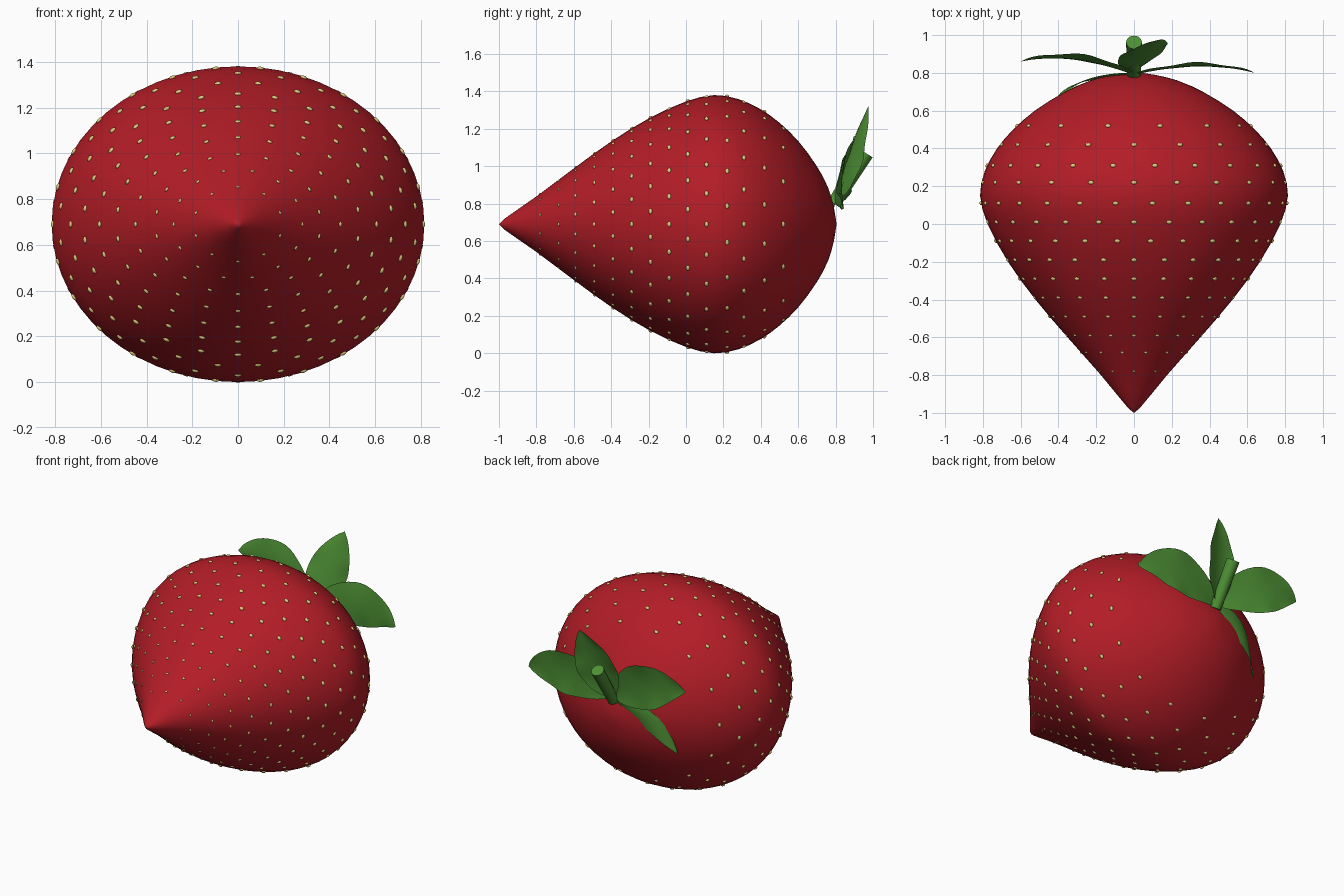
import bpy, bmesh, math
from mathutils import Vector, Matrix

if "Cube" in bpy.data.objects:
    bpy.data.objects.remove(bpy.data.objects["Cube"])

CZ = 0.69          # height of the fruit axis
RATIO = 0.847      # height / width of the fruit section
PROFILE = [(-1.0, 0), (-0.97, 0.035), (-0.8, 0.175), (-0.6, 0.352), (-0.4, 0.522), (-0.2, 0.667),
           (0, 0.775), (0.15, 0.815), (0.28, 0.79), (0.4, 0.725), (0.5, 0.64), (0.6, 0.525),
           (0.7, 0.365), (0.76, 0.23), (0.79, 0.11), (0.805, 0)]


def material(name, rgb):
    m = bpy.data.materials.new(name)
    m.diffuse_color = (*rgb, 1)
    m.use_nodes = True
    m.node_tree.nodes["Principled BSDF"].inputs["Base Color"].default_value = m.diffuse_color
    return m


def make(name, bm, mat):
    bmesh.ops.recalc_face_normals(bm, faces=bm.faces)
    me = bpy.data.meshes.new(name)
    bm.to_mesh(me)
    bm.free()
    me.materials.append(mat)
    ob = bpy.data.objects.new(name, me)
    bpy.context.collection.objects.link(ob)
    for p in me.polygons:
        p.use_smooth = True
    return ob


def radius(y):
    # smooth (Hermite) interpolation of the profile
    n = len(PROFILE)
    i = max(k for k in range(n - 1) if PROFILE[k][0] <= y + 1e-9)

    def slope(k):
        a, b = PROFILE[max(k - 1, 0)], PROFILE[min(k + 1, n - 1)]
        return (b[1] - a[1]) / (b[0] - a[0])
    (y0, r0), (y1, r1) = PROFILE[i], PROFILE[i + 1]
    h = y1 - y0
    t = (y - y0) / h
    return max(0, (2*t**3 - 3*t*t + 1)*r0 + (t**3 - 2*t*t + t)*h*slope(i)
               + (3*t*t - 2*t**3)*r1 + (t**3 - t*t)*h*slope(i + 1))


def surface(y, a):
    r = radius(y)
    return Vector((r * math.cos(a), y, CZ + RATIO * r * math.sin(a)))


red = material("red", (0.45, 0.012, 0.02))
green = material("green", (0.075, 0.28, 0.035))
gold = material("gold", (0.75, 0.58, 0.2))

# Fruit body: lathe about the y axis
bm = bmesh.new()
SEG = 56
ys = []
for (y0, _), (y1, _) in zip(PROFILE, PROFILE[1:]):
    ys += [y0, (y0 + y1) / 2]
rings = [[bm.verts.new(surface(y, 2*math.pi*k/SEG)) for k in range(SEG)] for y in ys[1:]]
for a, b in zip(rings, rings[1:]):
    for k in range(SEG):
        bm.faces.new((a[k], a[(k+1) % SEG], b[(k+1) % SEG], b[k]))
for ring, y in ((rings[0], -1.0), (rings[-1], 0.805)):
    pole = bm.verts.new((0, y, CZ))
    for k in range(SEG):
        bm.faces.new((ring[k], ring[(k+1) % SEG], pole))
make("fruit", bm, red)

# Seeds: small flattened ellipsoids in staggered rings
bm = bmesh.new()
COUNTS = [(0.52, 14), (0.42, 18), (0.31, 22), (0.22, 22), (0.11, 26), (0.01, 26), (-0.09, 26), (-0.19, 26),
          (-0.29, 24), (-0.39, 22), (-0.49, 20), (-0.59, 18), (-0.68, 14), (-0.78, 10)]
for i, (y, count) in enumerate(COUNTS):
    s = 1.0 if y > -0.2 else 1.0 - 0.75 * (-0.2 - y)
    for k in range(count):
        a = 2*math.pi*(k + 0.5*(i % 2))/count
        p = surface(y, a)
        around = (surface(y, a + 0.01) - surface(y, a - 0.01)).normalized()
        along = (surface(y + 0.01, a) - surface(y - 0.01, a)).normalized()
        out = around.cross(along).normalized()
        if out.dot(p - Vector((0, y, CZ))) < 0:
            out = -out
        along = out.cross(around)
        rot = Matrix((around, along, out)).transposed().to_4x4()
        m = Matrix.Translation(p) @ rot @ Matrix.Diagonal((0.016*s, 0.011*s, 0.008*s, 1))
        bmesh.ops.create_uvsphere(bm, u_segments=8, v_segments=6, radius=1, matrix=m)
make("seeds", bm, gold)


def leaf(name, p0, pm, p1, side, half, cup, wave=0.0):
    # Pointed leaf blade: curved midrib through three points, cupped across
    p0, pm, p1 = map(Vector, (p0, pm, p1))
    ctrl = 2*pm - (p0 + p1)/2
    side = Vector(side).normalized()
    bm = bmesh.new()
    rows = []
    N = 18
    for i in range(N + 1):
        t = i / N
        c = (1-t)**2*p0 + 2*t*(1-t)*ctrl + t*t*p1
        tan = 2*(1-t)*(ctrl - p0) + 2*t*(p1 - ctrl)
        w = (side - tan.normalized()*side.dot(tan.normalized())).normalized()
        nrm = tan.cross(w).normalized()
        if nrm.y < 0:
            nrm = -nrm
        width = half * (math.sin(math.pi * t**0.9)**0.8 if 0 < t < 1 else 0) + 0.012*(1 - t)
        row = []
        for j in range(-4, 5):
            u = j / 4
            off = cup*u*u*width/half + wave*u*u*math.sin(5*math.pi*t)*math.sin(math.pi*t)
            row.append(bm.verts.new(c + w*u*width + nrm*off))
        rows.append(row)
    for a, b in zip(rows, rows[1:]):
        for j in range(8):
            bm.faces.new((a[j], a[j+1], b[j+1], b[j]))
    bmesh.ops.remove_doubles(bm, verts=bm.verts, dist=1e-4)
    return make(name, bm, green)


# Leaves fanned round the stem
leaf("leaf_up", (0, 0.81, 0.83), (0.06, 0.885, 1.07), (0.13, 0.975, 1.32), (1, 0.25, -0.2), 0.125, 0.03, 0.005)
leaf("leaf_left", (0, 0.79, 0.83), (-0.32, 0.872, 1.01), (-0.6, 0.86, 1.04), (0, 0.08, 1), 0.145, 0.015, 0.006)
leaf("leaf_right", (0, 0.79, 0.83), (0.34, 0.835, 0.92), (0.64, 0.80, 0.865), (0, 0.05, 1), 0.14, 0.01, 0.006)
leaf("leaf_low", (-0.02, 0.80, 0.82), (-0.25, 0.765, 0.71), (-0.41, 0.67, 0.49), (0.35, 0.15, 1), 0.055, -0.01)

# Stem: tapered cylinder leaning up and back
bm = bmesh.new()
a, b = Vector((0, 0.79, 0.80)), Vector((0, 0.962, 1.07))
m = Matrix.Translation((a + b)/2) @ (b - a).to_track_quat('Z', 'Y').to_matrix().to_4x4()
bmesh.ops.create_cone(bm, cap_ends=True, segments=12, radius1=0.036, radius2=0.042, depth=(b - a).length, matrix=m)
stem = make("stem", bm, green)
bpy.context.view_layer.objects.active = stem
stem.select_set(True)
bpy.ops.object.shade_smooth_by_angle(angle=math.radians(40))
